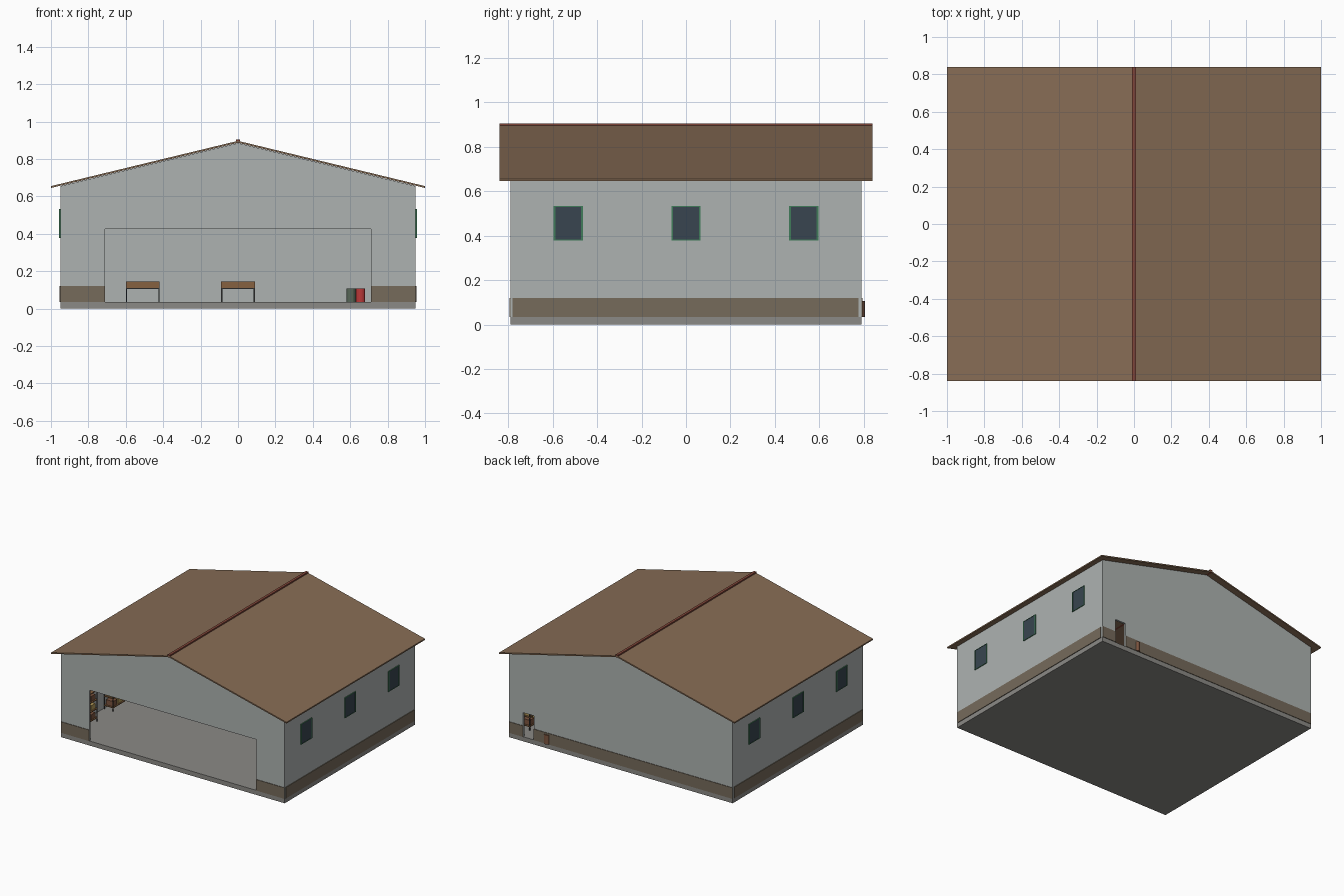
import bpy, bmesh, math

if "Cube" in bpy.data.objects:
    bpy.data.objects.remove(bpy.data.objects["Cube"])

COLORS = {
    'wall': (.42, .45, .44), 'band': (.18, .145, .105), 'floor': (.26, .255, .24),
    'roof': (.24, .15, .09), 'ridge': (.22, .06, .04), 'green': (.05, .2, .1),
    'glass': (.04, .06, .08), 'wood': (.24, .12, .05), 'steel': (.05, .05, .05),
    'yellow': (.45, .32, .1), 'red': (.5, .04, .04), 'drab': (.1, .14, .1), 'rust': (.2, .09, .05),
}
MATS = {}
for key, c in COLORS.items():
    MATS[key] = bpy.data.materials.new(key)
    MATS[key].diffuse_color = (*c, 1)


def finish(name, bm, color):
    bmesh.ops.recalc_face_normals(bm, faces=bm.faces)
    me = bpy.data.meshes.new(name)
    bm.to_mesh(me)
    bm.free()
    me.materials.append(MATS[color])
    ob = bpy.data.objects.new(name, me)
    bpy.context.collection.objects.link(ob)
    return ob


def boxes(name, color, items):
    """One object from boxes given as (x0, x1, y0, y1, z0, z1)."""
    bm = bmesh.new()
    for x0, x1, y0, y1, z0, z1 in items:
        vs = bmesh.ops.create_cube(bm, size=1)['verts']
        bmesh.ops.scale(bm, verts=vs, vec=(abs(x1 - x0), y1 - y0, z1 - z0))
        bmesh.ops.translate(bm, verts=vs, vec=((x0 + x1) / 2, (y0 + y1) / 2, (z0 + z1) / 2))
    return finish(name, bm, color)


def prism(name, color, profile, y0, y1):
    """Extrude an xz outline along y."""
    bm = bmesh.new()
    face = bm.faces.new([bm.verts.new((x, y0, z)) for x, z in profile])
    new = bmesh.ops.extrude_face_region(bm, geom=[face])['geom']
    bmesh.ops.translate(bm, verts=[v for v in new if isinstance(v, bmesh.types.BMVert)],
                        vec=(0, y1 - y0, 0))
    return finish(name, bm, color)


FZ, W, D, T = .035, .95, .79, .015   # floor top, half width, half depth, wall thickness
EAVE, PEAK = .655, .885              # wall tops


def gable(name, x0, x1, top, y0, y1):
    prism(name, 'wall', [(-W, FZ), (x0, FZ), (x0, top), (x1, top), (x1, FZ), (W, FZ),
                         (W, EAVE), (0, PEAK), (-W, EAVE)], y0, y1)


# Floor slab and walls
boxes('floor_slab', 'floor', [(-W, W, -D, D, 0, FZ)])
gable('front_wall', -.71, .71, .425, -D, -D + T)
gable('back_wall', .74, .83, .22, D - T, D)
for s, side in ((-1, 'left'), (1, 'right')):
    boxes(side + '_wall', 'wall', [(s * (W - T), s * W, -D + T, D - T, FZ, EAVE)])
    boxes(side + '_wall_band', 'band', [(s * W, s * (W + .005), -.78, .775, FZ, .12)])

# Lower colour bands, broken at the doorways
boxes('front_wall_band', 'band', [(-W, -.71, -D - .004, -D, FZ, .12), (.71, W, -D - .004, -D, FZ, .12)])
boxes('back_wall_band', 'band', [(-W, .74, D, D + .004, FZ, .12), (.83, W, D, D + .004, FZ, .12)])

# Windows
for s, side in ((-1, 'left'), (1, 'right')):
    xa, xb = s * (W - T - .005), s * (W + .006)
    frames, panes = [], []
    for y in (-.53, 0, .53):
        for e in (-1, 1):
            frames.append((xa, xb, y + e * .062 - .004, y + e * .062 + .004, .378, .534))
        for z in (.378, .53):
            frames.append((xa, xb, y - .058, y + .058, z, z + .004))
        panes.append((s * (W - T - .003), s * (W + .004), y - .058, y + .058, .382, .53))
    boxes(side + '_window_frames', 'green', frames)
    boxes(side + '_window_glass', 'glass', panes)

# Gabled roof and ridge cap
prism('roof', 'roof', [(-1, .655), (0, .897), (1, .655), (1, .645), (0, .887), (-1, .645)], -.84, .84)
boxes('ridge_cap', 'ridge', [(-.01, .01, -.84, .84, .885, .905)])

# Workbenches by the back wall
for i, x in enumerate((-.51, 0)):
    x0, x1, y0, y1 = x - .09, x + .09, .62, .74
    boxes(f'bench_top_{i}', 'wood', [(x0, x1, y0, y1, .11, .145)])
    boxes(f'bench_frame_{i}', 'steel',
          [(lx, lx + .006, ly, ly + .006, FZ, .11) for lx in (x0, x1 - .006) for ly in (y0, y1 - .006)]
          + [(x0, x1, ly, ly + .006, .104, .11) for ly in (y0, y1 - .006)])

# Storage racks with boxes along both side walls
for s, side in ((-1, 'left'), (1, 'right')):
    xa, xb = .85, .93
    posts, shelves, light, dark = [], [], [], []
    for y in (-.59, -.2, .19, .58):
        y0, y1 = y - .1, y + .1
        posts += [(s * px, s * (px + .006), py, py + .006, FZ, .28)
                  for px in (xa, xb - .006) for py in (y0, y1 - .006)]
        for k in range(4):
            z = .06 + .07 * k
            shelves.append((s * xa, s * xb, y0, y1, z, z + .006))
            if k < 3:
                for j in range(3):
                    b = y0 + .012 + j * .062
                    group = light if (j + k) % 2 else dark
                    group.append((s * (xa + .01), s * (xb - .01), b, b + .05, z + .006, z + .045))
    boxes(side + '_rack_posts', 'steel', posts)
    boxes(side + '_rack_shelves', 'wood', shelves)
    boxes(side + '_rack_light_boxes', 'yellow', light)
    boxes(side + '_rack_dark_boxes', 'rust', dark)

# Drums in the back corner, the middle one poking through the wall
for color, x, y in (('drab', .605, .735), ('red', .655, .735), ('rust', .63, .78)):
    bm = bmesh.new()
    bmesh.ops.create_cone(bm, cap_ends=True, segments=16, radius1=.025, radius2=.025, depth=.072)
    bmesh.ops.translate(bm, verts=bm.verts, vec=(x, y, FZ + .036))
    finish(color + '_drum', bm, color)

for m in bpy.data.materials:
    if m.users and not m.is_grease_pencil:
        m.use_nodes = True
        m.node_tree.nodes["Principled BSDF"].inputs["Base Color"].default_value = m.diffuse_color
